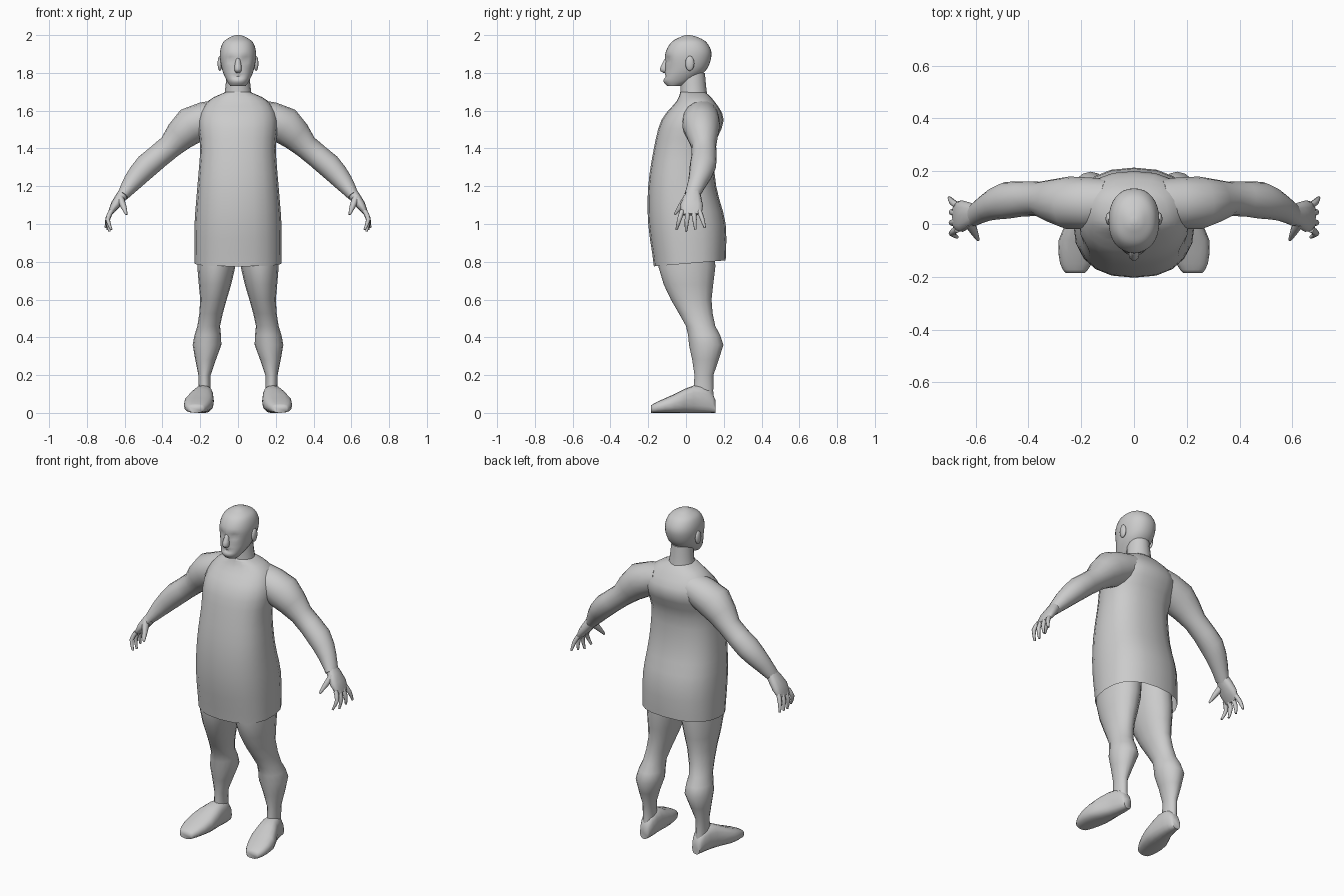
import bpy, bmesh
from math import cos, sin, pi, radians, exp
from mathutils import Vector

cube = bpy.data.objects.get("Cube")
if cube:
    bpy.data.objects.remove(cube, do_unlink=True)

grey = (.6, .6, .6, 1)
clay = bpy.data.materials.new("clay_grey")
clay.use_nodes = True
clay.diffuse_color = grey
clay.node_tree.nodes["Principled BSDF"].inputs["Base Color"].default_value = grey


def finish(name, bm, side):
    """Turn a bmesh into a smooth shaded part, on the chosen side of the body."""
    for vert in bm.verts:
        vert.co.x *= side
    bmesh.ops.recalc_face_normals(bm, faces=bm.faces)
    mesh = bpy.data.meshes.new(name)
    bm.to_mesh(mesh)
    bm.free()
    mesh.materials.append(clay)
    part = bpy.data.objects.new(name, mesh)
    bpy.context.collection.objects.link(part)
    bpy.ops.object.select_all(action='DESELECT')
    bpy.context.view_layer.objects.active = part
    part.select_set(True)
    bpy.ops.object.shade_smooth_by_angle(angle=radians(65))


def flow(stations, steps):
    """Pass a smooth curve through the stations, giving in-between ones."""
    padded = [stations[0], *stations, stations[-1]]
    result = []
    for before, start, end, after in zip(padded, padded[1:], padded[2:], padded[3:]):
        for step in range(steps):
            t = step / steps
            result.append([s + t / 2 * (e - b + t * (2 * b - 5 * s + 4 * e - a
                                                     + t * (3 * (s - e) + a - b)))
                           for b, s, e, a in zip(before, start, end, after)])
    return result + [list(stations[-1])]


def squared(value, power):
    """Square off the sine or cosine of an ellipse."""
    return abs(value) ** (2 / power) * (1 if value >= 0 else -1)


def loft(name, rings, sides=16, power=2, side=1, open_start=False, shape=None):
    """Skin a row of rings; each ring is a centre and two half axes."""
    bm = bmesh.new()
    loops = []
    for centre, u, v in rings:
        angles = [2 * pi * i / sides for i in range(sides)]
        points = [centre + u * squared(cos(a), power) + v * squared(sin(a), power)
                  for a in angles]
        loops.append([bm.verts.new(shape(p) if shape else p) for p in points])
    for low, high in zip(loops, loops[1:]):
        for i in range(sides):
            bm.faces.new((low[i - 1], low[i], high[i], high[i - 1]))
    bm.faces.new(loops[-1])
    if not open_start:
        bm.faces.new(loops[0])
    finish(name, bm, side)


def level(z, left, right, front, back):
    """Horizontal ring from its extents."""
    return (Vector((left + right, front + back, 2 * z)) / 2,
            Vector((right - left, 0, 0)) / 2, Vector((0, back - front, 0)) / 2)


def upright(y, left, right, top):
    """Ring facing forward that stands on the ground."""
    return (Vector((left + right, 2 * y, top)) / 2,
            Vector((right - left, 0, 0)) / 2, Vector((0, 0, top)) / 2)


def centred(stations, steps=3):
    """Level rings about the middle of the body: height, half width, front, back."""
    return [level(z, -w, w, front, back) for z, w, front, back in flow(stations, steps)]


def limb(stations, steps=2):
    """Rings square to a path: x, y, z, half width along y, half thickness."""
    stations = flow(stations, steps)
    points = [Vector(s[:3]) for s in stations]
    rings = []
    for i, (point, station) in enumerate(zip(points, stations)):
        along = (points[min(i + 1, len(points) - 1)] - points[max(i - 1, 0)]).normalized()
        across = Vector((0, 1, 0))
        across = (across - along * along.dot(across)).normalized()
        rings.append((point, across * station[3], along.cross(across) * station[4]))
    return rings


def slant_hem(p):
    """Lift the back of the hem a little."""
    if p.z < .8:
        p.z += p.y / 12
    return p


def carve_face(p):
    """Press the eye sockets and the mouth into the front of the head."""
    if p.y < 0:
        eyes = ((abs(p.x) - .04) / .02) ** 2 + ((p.z - 1.87) / .02) ** 2
        mouth = (p.x / .03) ** 2 + ((p.z - 1.78) / .01) ** 2
        p.y += (exp(-eyes) + exp(-mouth)) / 80
    return p


# Tunic with an open hem
tunic = [(.79, .23, -.17, .21), (1, .23, -.2, .21), (1.2, .215, -.2, .16),
         (1.4, .2, -.17, .15), (1.55, .21, -.13, .2), (1.65, .16, -.05, .15),
         (1.7, .06, -.03, .1)]
loft("tunic", centred(tunic), sides=20, power=2.4, open_start=True, shape=slant_hem)

# Neck and head
neck = [(1.6, .09, -.04, .13), (1.7, .07, -.03, .11), (1.8, .06, -.03, .1)]
loft("neck", centred(neck))
head = [(1.73, .04, -.1, -.03), (1.76, .06, -.12, .04), (1.82, .085, -.11, .11),
        (1.9, .096, -.11, .135), (1.96, .08, -.08, .11), (1.99, .04, -.03, .06),
        (2, .01, 0, .02)]
loft("head", centred(head, steps=5), sides=32, power=2.2, shape=carve_face)

# Nose
nose = [(1.8, .01, -.12, -.09), (1.82, .02, -.14, -.09), (1.88, .01, -.11, -.09)]
loft("nose", centred(nose), sides=10)

for label, side in (("left", 1), ("right", -1)):
    # Ear: a flattened ball
    ear = bmesh.new()
    bmesh.ops.create_uvsphere(ear, u_segments=12, v_segments=8, radius=.04)
    bmesh.ops.scale(ear, verts=ear.verts, vec=(.3, .6, 1))
    bmesh.ops.translate(ear, verts=ear.verts, vec=(.096, .02, 1.85))
    finish(label + "_ear", ear, side)

    # Arm from shoulder to wrist
    arm = [(.1, .08, 1.58, .09, .08), (.25, .08, 1.52, .1, .1), (.36, .095, 1.41, .065, .065),
           (.48, .09, 1.31, .07, .065), (.56, .06, 1.22, .05, .05), (.61, .03, 1.15, .04, .03)]
    loft(label + "_arm", limb(arm), side=side)

    # Palm
    palm = [(.6, .04, 1.17, .035, .03), (.65, .03, 1.1, .06, .025), (.68, .03, 1.05, .05, .01)]
    loft(label + "_palm", limb(palm), sides=12, power=2.4, side=side)

    # Four curled fingers, fanned out along y
    for i, finger in enumerate(("index", "middle", "ring", "little")):
        y = .03 * i - .02
        fan = .01 * (i - 1.5)
        curl = .03 - .01 * i
        length = .1 - .01 * abs(i - 1)
        path = [(.67, y, 1.07, .013, .013), (.69, y + fan, 1.07 - length / 2, .012, .012),
                (.7 - curl, y + 2 * fan, 1.06 - length, .006, .006)]
        loft(label + "_" + finger + "_finger", limb(path), sides=8, side=side)

    # Thumb
    thumb = [(.625, .01, 1.14, .025, .02), (.605, -.03, 1.09, .015, .015),
             (.59, -.06, 1.05, .006, .006)]
    loft(label + "_thumb", limb(thumb), sides=8, side=side)

    # Leg, full at the thigh and calf
    leg = [(1, 0, .2, -.14, .15), (.77, .015, .215, -.145, .155), (.6, .06, .2, -.08, .135),
           (.46, .095, .215, 0, .155), (.36, .088, .24, .016, .198),
           (.2, .145, .21, .045, .145), (.05, .14, .21, .03, .15)]
    loft(label + "_leg", [level(*s) for s in flow(leg, 2)], side=side)

    # Foot, broadening outward to the toes
    foot = [(.155, .15, .2, .07), (.12, .135, .215, .13), (.04, .13, .24, .145),
            (-.06, .13, .285, .1), (-.15, .16, .28, .06), (-.185, .185, .26, .04)]
    loft(label + "_foot", [upright(*s) for s in flow(foot, 2)], power=2.6, side=side)
